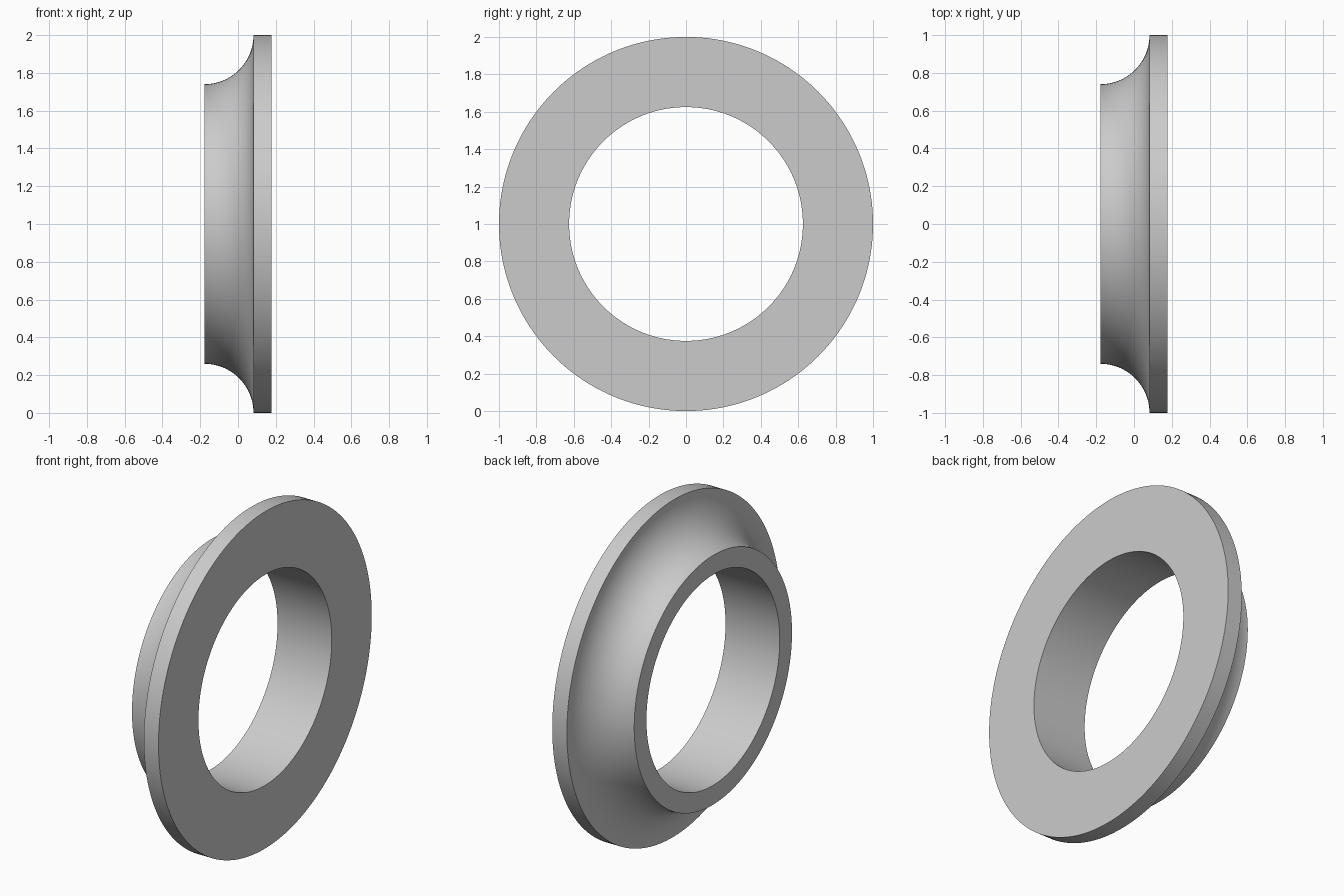
import bpy
import bmesh
from math import cos, sin, pi, radians
from mathutils import Matrix, Vector

cube = bpy.data.objects.get("Cube")
if cube:
    bpy.data.objects.remove(cube, do_unlink=True)

SEGMENTS = 160
ARC_STEPS = 24
BORE = 0.625       # inner radius
RIM = 1.0          # outer radius
HUB_X = -0.178     # narrow end
FLANGE_X = 0.082   # back of the flange
FACE_X = 0.178     # flat flange face
FILLET = FLANGE_X - HUB_X

grey = bpy.data.materials.new("plain_grey")
grey.use_nodes = True
colour = (0.6, 0.6, 0.6, 1.0)
grey.diffuse_color = colour
grey.node_tree.nodes["Principled BSDF"].inputs["Base Color"].default_value = colour

# Closed cross-section (x, radius): bore, flange face, rim, concave fillet
profile = [(HUB_X, BORE), (FACE_X, BORE), (FACE_X, RIM)]
for i in range(ARC_STEPS + 1):
    a = pi / 2 * i / ARC_STEPS
    profile.append((HUB_X + FILLET * cos(a), RIM - FILLET * sin(a)))

# Revolve the section about the x axis
bm = bmesh.new()
rings = []
for s in range(SEGMENTS):
    turn = Matrix.Rotation(2 * pi * s / SEGMENTS, 3, 'X')
    rings.append([bm.verts.new(turn @ Vector((x, 0, r))) for x, r in profile])
for s, ring in enumerate(rings):
    after = rings[(s + 1) % SEGMENTS]
    for i in range(len(profile)):
        j = (i + 1) % len(profile)
        bm.faces.new((ring[i], ring[j], after[j], after[i]))
bmesh.ops.recalc_face_normals(bm, faces=bm.faces[:])

mesh = bpy.data.meshes.new("flanged_ring")
bm.to_mesh(mesh)
bm.free()
mesh.materials.append(grey)
ring_obj = bpy.data.objects.new("flanged_ring", mesh)
ring_obj.location.z = RIM
bpy.context.collection.objects.link(ring_obj)

# Smooth curved surfaces, crisp corners
bpy.ops.object.select_all(action='DESELECT')
ring_obj.select_set(True)
bpy.context.view_layer.objects.active = ring_obj
bpy.ops.object.shade_smooth_by_angle(angle=radians(30))
